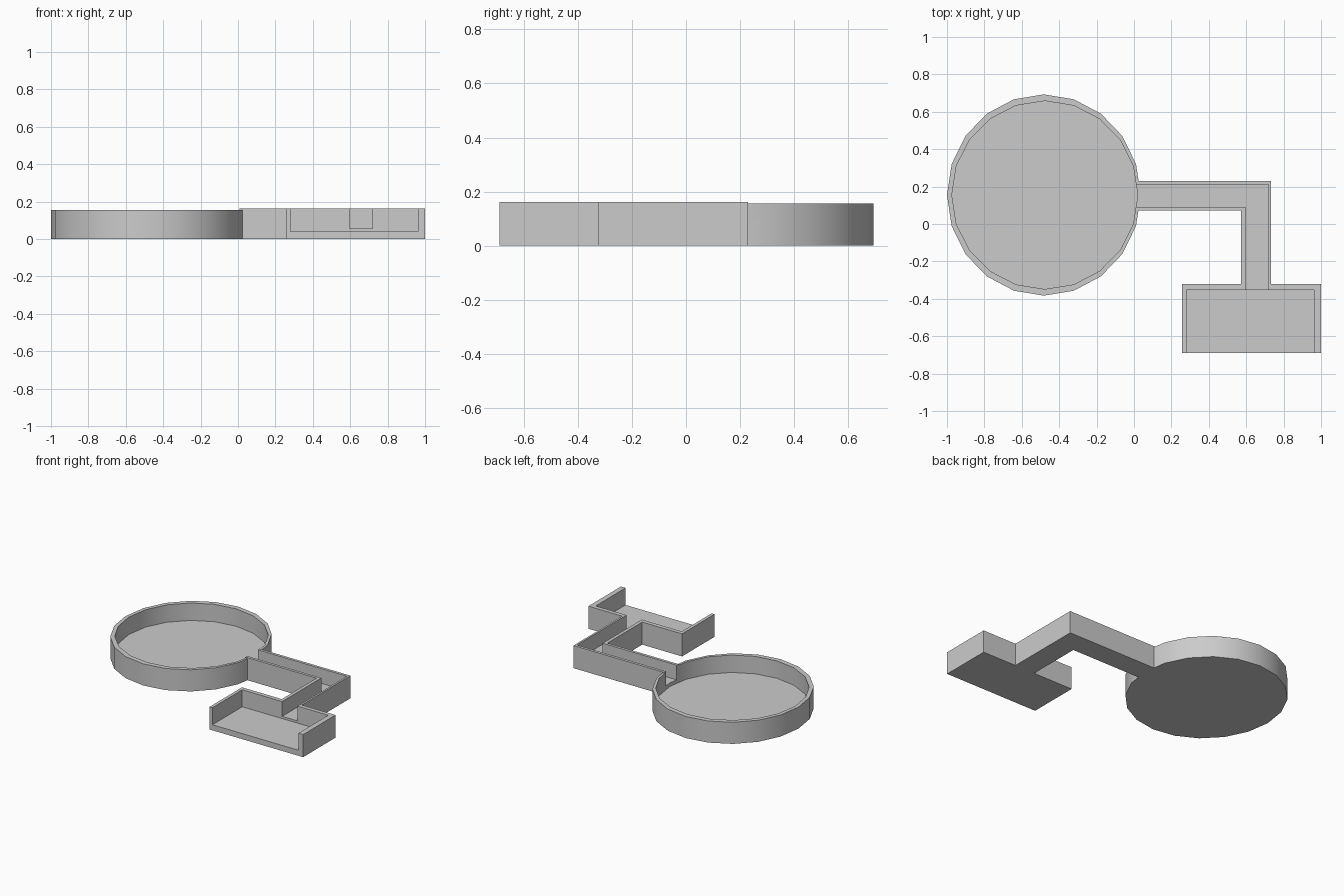
import bpy
import bmesh
from math import cos, sin, radians, tau

default_cube = bpy.data.objects.get("Cube")
if default_cube:
    bpy.data.objects.remove(default_cube, do_unlink=True)

# Single plain grey material
GREY = (0.6, 0.6, 0.6, 1.0)
grey = bpy.data.materials.new("plain_grey")
grey.use_nodes = True
grey.diffuse_color = GREY
grey.node_tree.nodes["Principled BSDF"].inputs["Base Color"].default_value = GREY


def prism(name, outline, z0, z1):
    """Extrude a counter-clockwise outline from z0 up to z1."""
    bm = bmesh.new()
    base = bm.faces.new([bm.verts.new((x, y, z0)) for x, y in outline])
    top = bmesh.ops.extrude_face_region(bm, geom=[base], use_keep_orig=True)["geom"]
    bmesh.ops.translate(bm, vec=(0, 0, z1 - z0),
                        verts=[v for v in top if isinstance(v, bmesh.types.BMVert)])
    bmesh.ops.recalc_face_normals(bm, faces=bm.faces)
    mesh = bpy.data.meshes.new(name)
    bm.to_mesh(mesh)
    bm.free()
    mesh.materials.append(grey)
    obj = bpy.data.objects.new(name, mesh)
    bpy.context.collection.objects.link(obj)
    return obj


def rect(x0, x1, y0, y1):
    return [(x0, y0), (x1, y0), (x1, y1), (x0, y1)]


def elbow(x0, x1, x2, y0, y1, y2):
    """L outline: arm along x from x0 to x2, then a leg down to y0."""
    return [(x0, y1), (x1, y1), (x1, y0), (x2, y0), (x2, y2), (x0, y2)]


def oval(cx, cy, rx, ry, sides=20):
    return [(cx + rx * cos(tau * i / sides), cy + ry * sin(tau * i / sides))
            for i in range(sides)]


def carve(obj, cutters):
    """Subtract the cutters and bake the result into the mesh."""
    for cutter in cutters:
        mod = obj.modifiers.new("carve", 'BOOLEAN')
        mod.operation = 'DIFFERENCE'
        mod.solver = 'EXACT'
        mod.object = cutter
    graph = bpy.context.evaluated_depsgraph_get()
    baked = bpy.data.meshes.new_from_object(obj.evaluated_get(graph))
    obj.modifiers.clear()
    obj.data = baked


WALL_TOP = 0.162
ABOVE = 0.3

# Hollow spaces used as cutters
basin_space = prism("basin_space", oval(-0.477, 0.155, 0.497, 0.503), 0.03, ABOVE)
channel_space = prism("channel_space",
                      elbow(-0.1, 0.597, 0.718, -0.4, 0.092, 0.21), 0.056, ABOVE)
tray_space = prism("tray_space", rect(0.28, 0.963, -0.8, -0.352), 0.04, ABOVE)
cutters = [basin_space, channel_space, tray_space]

# Round basin with a doorway into the channel
basin = prism("round_basin", oval(-0.482, 0.155, 0.518, 0.538), 0, 0.155)
carve(basin, [basin_space, channel_space])

# Bent open channel
channel = prism("bent_channel", elbow(-0.03, 0.573, 0.732, -0.322, 0.072, 0.23), 0, WALL_TOP)
carve(channel, [channel_space, basin_space])

# Rectangular tray, open at the front
tray = prism("rectangular_tray", rect(0.257, 1.0, -0.69, -0.322), 0, WALL_TOP)
carve(tray, [tray_space, channel_space])

for cutter in cutters:
    bpy.data.objects.remove(cutter, do_unlink=True)

# Smooth the round walls, keep the rims sharp
bpy.ops.object.select_all(action='DESELECT')
basin.select_set(True)
bpy.context.view_layer.objects.active = basin
bpy.ops.object.shade_smooth_by_angle(angle=radians(30))
